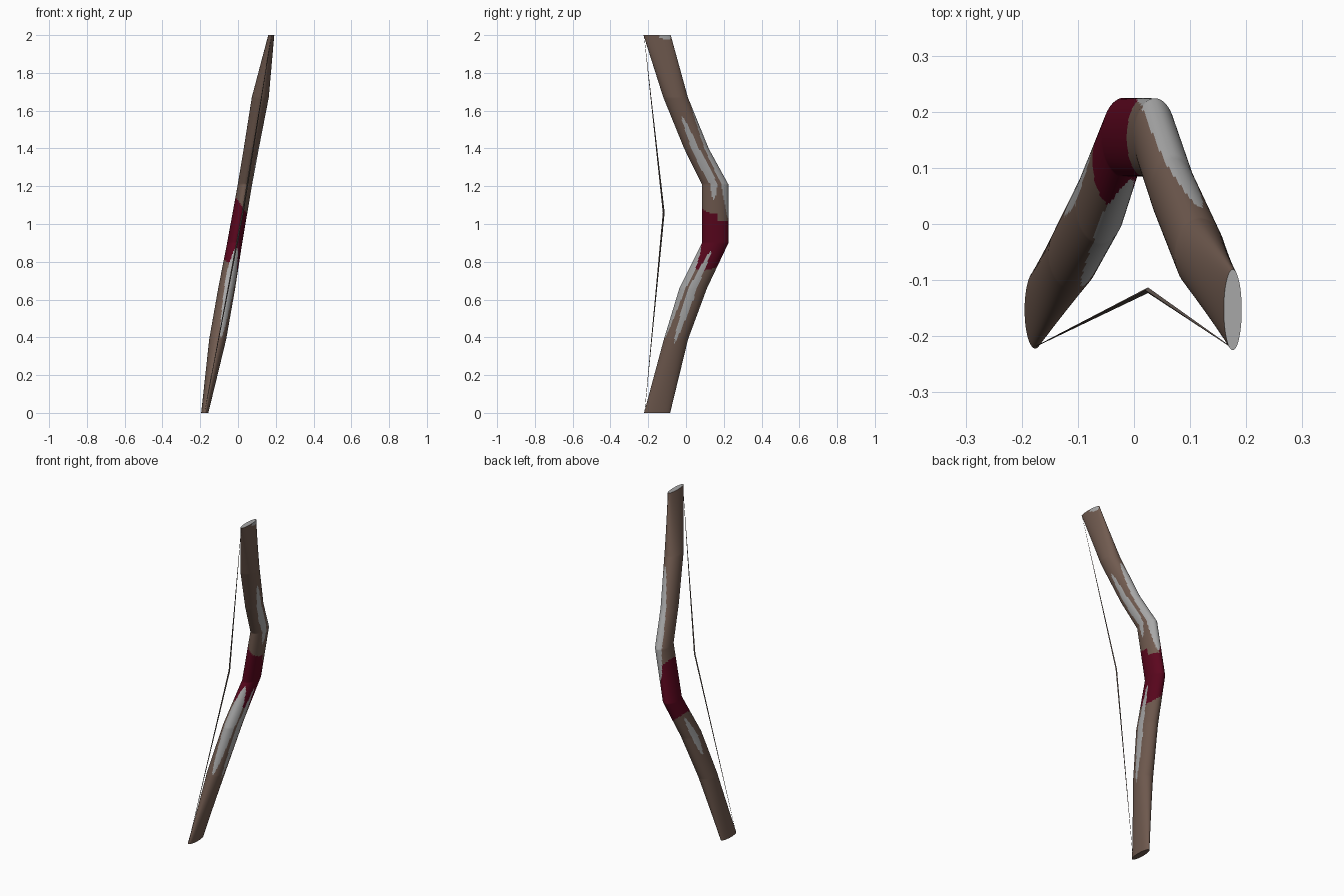
import bpy, bmesh, math
from mathutils import Vector

if "Cube" in bpy.data.objects:
    bpy.data.objects.remove(bpy.data.objects["Cube"])

SIDES, ROWS = 72, 250
LEAN = 0.176          # sideways lean of the whole bow


def material(name, rgb):
    m = bpy.data.materials.new(name)
    m.diffuse_color = (*rgb, 1)
    m.use_nodes = True
    m.node_tree.nodes["Principled BSDF"].inputs["Base Color"].default_value = m.diffuse_color
    return m


wood = material("brown wood", (0.165, 0.105, 0.08))
grip = material("maroon wrap", (0.105, 0.002, 0.013))
metal = material("pale grey", (0.39, 0.39, 0.39))
cord = material("bowstring", (0.13, 0.10, 0.085))

# Bow stations: height, depth centre, depth radius, width radius
STATIONS = [(0, -.153, .069, .019), (.39, -.053, .064, .045),
            (.66, .038, .073, .045), (.90, .155, .070, .040),
            (1.21, .154, .070, .038), (1.40, .055, .065, .040),
            (1.67, -.055, .065, .045), (2, -.153, .072, .016)]

# Grey patches: low z, widest z, high z, middle angle, half angle
PATCHES = [(1.13, 1.30, 1.57, -6, 23), (1.03, 1.22, 1.62, 78, 50),
           (.37, .60, .86, -2, 20), (.40, .74, .88, -70, 42),
           (.54, .66, .79, 163, 20), (1.975, 1.99, 2.01, 40, 35)]


def section(z):
    for a, b in zip(STATIONS, STATIONS[1:]):
        if z <= b[0]:
            t = (z - a[0]) / (b[0] - a[0])
            return [p + (q - p) * t for p, q in zip(a[1:], b[1:])]
    return STATIONS[-1][1:]


def paint(z, angle):
    c = math.cos(math.radians(angle))
    for low, mid, high, centre, half in PATCHES:
        if low < z < high:
            t = (z - low) / (mid - low) if z < mid else (high - z) / (high - mid)
            off = (angle - centre + 180) % 360 - 180
            if abs(off) < half * math.sqrt(t):
                return 2
    top = 1.02 if 12 < angle < 80 else 1.10 - .045 * c
    return 1 if .785 - .03 * c < z < top else 0


def make_object(name, bm, mats):
    bmesh.ops.recalc_face_normals(bm, faces=bm.faces)
    me = bpy.data.meshes.new(name)
    bm.to_mesh(me)
    bm.free()
    for m in mats:
        me.materials.append(m)
    ob = bpy.data.objects.new(name, me)
    bpy.context.collection.objects.link(ob)
    return ob


# Bow stave: elliptical sections lofted along the bent path
heights = sorted({round(2 * i / ROWS, 3) for i in range(ROWS + 1)}
                 | {s[0] for s in STATIONS})
bm = bmesh.new()
rings = []
for z in heights:
    yc, ry, rx = section(z)
    rings.append([bm.verts.new((LEAN * (z - 1) + rx * math.cos(a),
                                yc + ry * math.sin(a), z))
                  for a in (2 * math.pi * k / SIDES for k in range(SIDES))])
for i in range(len(rings) - 1):
    zm = (heights[i] + heights[i + 1]) / 2
    for k in range(SIDES):
        n = (k + 1) % SIDES
        f = bm.faces.new((rings[i][k], rings[i][n], rings[i + 1][n], rings[i + 1][k]))
        f.material_index = paint(zm, (k + .5) * 360 / SIDES)
bm.faces.new(rings[0])
bm.faces.new(rings[-1]).material_index = 2
stave = make_object("bow_stave", bm, [wood, grip, metal])

# Bowstring: thin tapered cord, bent at the middle
bm = bmesh.new()
loops = []
for x, y, z, r in [(-.177, -.219, .004, .0006), (.025, -.118, 1.06, .005),
                   (.177, -.222, 1.997, .0006)]:
    loops.append([bm.verts.new(Vector((x + r * dx, y + r * dy, z)))
                  for dx, dy in ((1, 0), (0, 1), (-1, 0), (0, -1))])
for a, b in zip(loops, loops[1:]):
    for k in range(4):
        bm.faces.new((a[k], a[(k + 1) % 4], b[(k + 1) % 4], b[k]))
bm.faces.new(loops[0])
bm.faces.new(loops[-1])
make_object("bowstring", bm, [cord])

# Smooth stave with crisp end caps
bpy.context.view_layer.objects.active = stave
stave.select_set(True)
bpy.ops.object.shade_smooth_by_angle(angle=math.radians(30))
